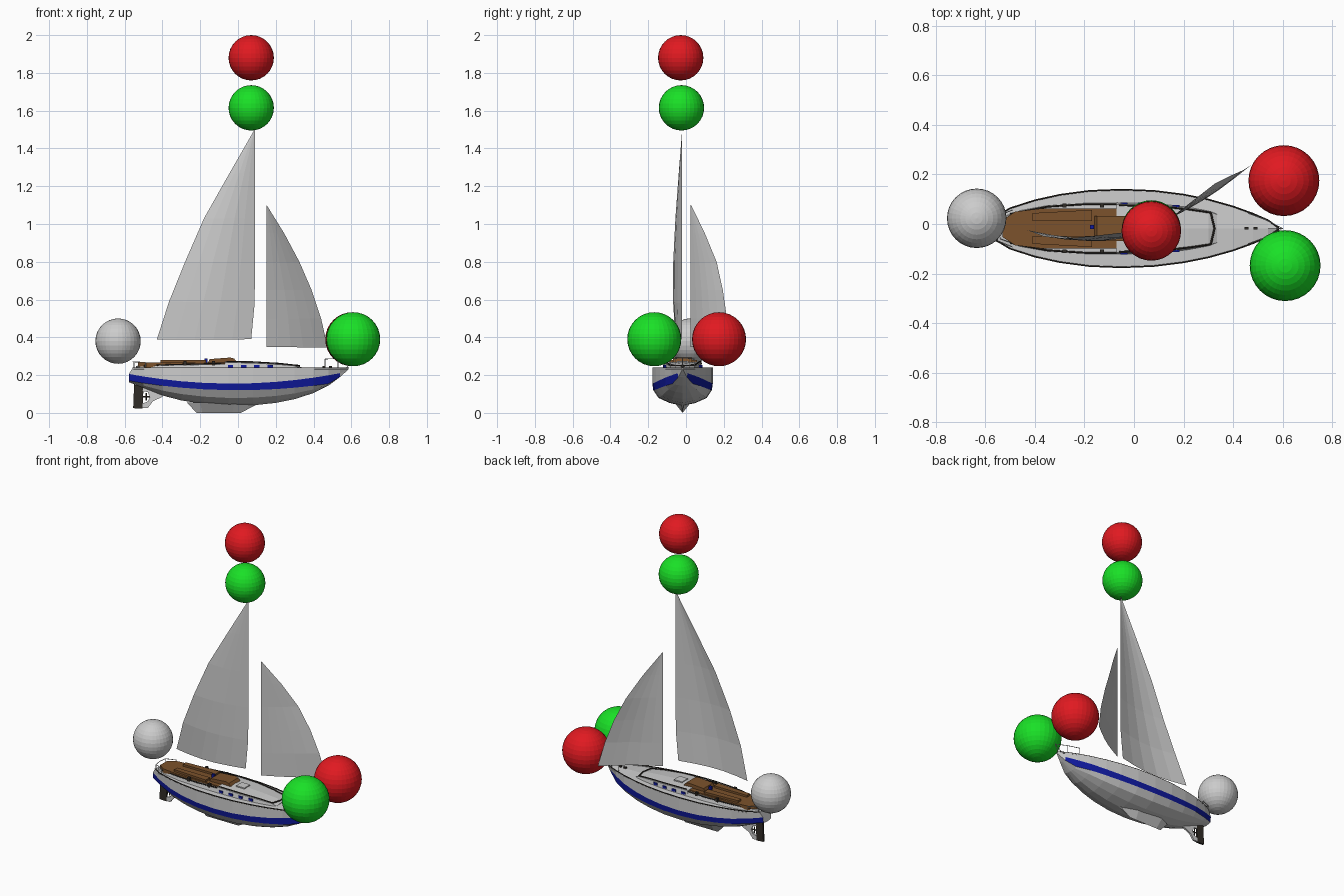
import bpy, bmesh, math
from mathutils import Vector

C = -0.018      # centreline of the boat
SHEER = 0.237   # height of the hull edge


def mat(name, r, g, b):
    m = bpy.data.materials.new(name)
    m.diffuse_color = (r, g, b, 1)
    return m


RED = mat("red", 0.75, 0.01, 0.015)
GREEN = mat("green", 0.01, 0.75, 0.02)
WHITE = mat("white", 0.85, 0.83, 0.85)
BLUE = mat("blue", 0.005, 0.01, 0.35)
WOOD = mat("wood", 0.2, 0.085, 0.025)
DARK = mat("dark", 0.03, 0.025, 0.02)
PALE = mat("pale", 0.65, 0.65, 0.64)


def mesh(name, verts, faces, *mats):
    me = bpy.data.meshes.new(name)
    me.from_pydata(verts, [], faces)
    for m in mats:
        me.materials.append(m)
    bm = bmesh.new()
    bm.from_mesh(me)
    bmesh.ops.remove_doubles(bm, verts=bm.verts, dist=0.0001)
    bmesh.ops.recalc_face_normals(bm, faces=bm.faces)
    bm.to_mesh(me)
    bm.free()
    ob = bpy.data.objects.new(name, me)
    bpy.context.collection.objects.link(ob)
    return ob


def loft(name, rings, *mats, caps=True):
    n = len(rings[0])
    verts = [p for r in rings for p in r]
    faces = [(i * n + j, i * n + j + 1, i * n + n + j + 1, i * n + n + j)
             for i in range(len(rings) - 1) for j in range(n - 1)]
    if caps:
        faces += [tuple(range(n)), tuple(range(len(verts) - n, len(verts)))]
    return mesh(name, verts, faces, *mats)


def prism(name, pts, lo, hi, m=None, side=False):
    """Extruded outline: plan (x, y) by default, side profile (x, z) if side."""
    n = len(pts)
    put = (lambda p, h: (p[0], h + C, p[1])) if side else (lambda p, h: (p[0], p[1] + C, h))
    verts = [put(p, lo) for p in pts] + [put(p, hi) for p in pts]
    faces = [tuple(range(n)), tuple(range(n, 2 * n))]
    faces += [(i, (i + 1) % n, n + (i + 1) % n, n + i) for i in range(n)]
    return mesh(name, verts, faces, *([m] if m else []))


def box(name, x0, x1, y0, y1, z0, z1, m=None):
    return prism(name, [(x0, y0), (x1, y0), (x1, y1), (x0, y1)], z0, z1, m)


def tube(name, pts, r, m=None):
    cu = bpy.data.curves.new(name, 'CURVE')
    cu.dimensions = '3D'
    cu.bevel_depth, cu.bevel_resolution = r, 1
    sp = cu.splines.new('POLY')
    sp.points.add(len(pts) - 1)
    for p, q in zip(sp.points, pts):
        p.co = (q[0], q[1] + C, q[2], 1)
    if m:
        cu.materials.append(m)
    ob = bpy.data.objects.new(name, cu)
    bpy.context.collection.objects.link(ob)


def ball(name, loc, r, m):
    bpy.ops.mesh.primitive_uv_sphere_add(segments=32, ring_count=16, radius=r, location=loc)
    ob = bpy.context.object
    ob.name = name
    ob.data.materials.append(m)


# Light balls: masthead pair, stern light, bow sidelights
ball("masthead_red_light", (0.07, -0.028, 1.88), 0.12, RED)
ball("masthead_green_light", (0.07, -0.024, 1.615), 0.12, GREEN)
ball("stern_light", (-0.635, 0.023, 0.38), 0.12, WHITE)
ball("port_light", (0.605, 0.175, 0.39), 0.143, RED)
ball("starboard_light", (0.61, -0.168, 0.39), 0.143, GREEN)

# Hull: stations of x, half beam, bottom height
ST = [(-0.578, 0.05, 0.163), (-0.5, 0.085, 0.132), (-0.4, 0.117, 0.092), (-0.3, 0.139, 0.066),
      (-0.18, 0.155, 0.047), (-0.05, 0.16, 0.038), (0.08, 0.155, 0.04), (0.2, 0.14, 0.053),
      (0.3, 0.12, 0.073), (0.4, 0.092, 0.105), (0.48, 0.063, 0.145), (0.54, 0.037, 0.19),
      (0.585, 0.005, 0.23)]
rings = []
for i, (x, b, kz) in enumerate(ST):
    st = max(kz, 0.155 + 0.17 * (x + 0.03) ** 2)
    sb = max(kz, 0.12 + 0.15 * x * x)
    xs = x + (0.02 if i == 0 else 0)
    v = min(1, (st - kz) / 0.07)            # fine the section towards the bow
    half = [(xs, b, SHEER), (x, b * (0.6 + 0.4 * v), st), (x, b * (0.45 + 0.52 * v), sb),
            (x, b * 0.8 * v, 0.5 * sb + 0.5 * kz), (x, b * 0.42 * v, 0.17 * sb + 0.83 * kz)]
    rings.append([(p[0], C - p[1], p[2]) for p in half] + [(x, C, kz)]
                 + [(p[0], C + p[1], p[2]) for p in reversed(half)])
hull = loft("hull", rings, PALE, BLUE)
for p in hull.data.polygons:                # painted stripe between rows 1 and 2
    c = p.center
    lo, hi = 0.12 + 0.15 * c.x ** 2, 0.155 + 0.17 * (c.x + 0.03) ** 2
    if lo < c.z < hi and len(p.vertices) < 6 and abs(p.normal.y) > 0.25:
        p.material_index = 1

# Deck and toe rails
X = lambda i: ST[i][0] + (0.02 if i == 0 else 0)
loft("deck", [[(X(i), C - s[1], 0.231), (X(i), C, 0.238), (X(i), C + s[1], 0.231)]
              for i, s in enumerate(ST)], PALE, caps=False)
for s in (-1, 1):
    tube("toe_rail", [(X(i), s * (t[1] - 0.003), SHEER + 0.002) for i, t in enumerate(ST)], 0.003, DARK)

# Fin keel
loft("keel", [[(x0, C - w, zt), (x1, C, 0.0), (x0, C + w, zt)]
              for x0, x1, w, zt in ((-0.27, -0.22, 0.006, 0.055), (-0.2, -0.19, 0.04, 0.055),
                                    (-0.02, -0.03, 0.04, 0.05), (0.1, 0.015, 0.006, 0.045))], PALE)

# Skeg, rudder and propeller
prism("skeg", [(-0.5, 0.14), (-0.4, 0.1), (-0.4, 0.085), (-0.45, 0.062), (-0.478, 0.025), (-0.505, 0.025),
               (-0.505, 0.05), (-0.478, 0.06), (-0.466, 0.085), (-0.478, 0.11), (-0.505, 0.115)],
      -0.006, 0.006, PALE, side=True)
prism("rudder", [(-0.55, 0.15), (-0.5, 0.14), (-0.505, 0.022), (-0.555, 0.025)], -0.006, 0.006, DARK, side=True)
for dx, dz in ((0.02, 0), (0, 0.02)):
    tube("propeller_blade", [(-0.487 - dx, 0, 0.085 - dz), (-0.487 + dx, 0, 0.085 + dz)], 0.004, DARK)


# Cabin trunk and cockpit coaming: x, half width, roof height
def trunk(name, stations, m):
    loft(name, [[(x, C - w, 0.222), (x, C - w * 0.92, h), (x, C, h + 0.006), (x, C + w * 0.92, h),
                 (x, C + w, 0.222)] for x, w, h in stations], m)


trunk("cabin", [(-0.07, 0.106, 0.268), (0.1, 0.102, 0.263), (0.22, 0.088, 0.256), (0.3, 0.073, 0.249),
                (0.335, 0.062, 0.236)], PALE)
trunk("cockpit_coaming", [(-0.54, 0.045, 0.243), (-0.46, 0.075, 0.248), (-0.35, 0.095, 0.252),
                          (-0.2, 0.105, 0.255), (-0.07, 0.106, 0.258)], PALE)

# Wooden cockpit floor, benches and companionway hatch
prism("cockpit_floor", [(-0.53, -0.035), (-0.48, -0.068), (-0.38, -0.08), (-0.06, -0.08),
                        (-0.06, 0.08), (-0.38, 0.08), (-0.48, 0.068), (-0.53, 0.035)], 0.24, 0.266, WOOD)
for s in (-1, 1):
    prism("bench", [(-0.41, s * 0.03), (-0.17, s * 0.03), (-0.17, s * 0.075), (-0.41, s * 0.062)],
          0.26, 0.279, WOOD)
prism("companionway_hatch", [(-0.16, 0.265), (-0.15, 0.285), (-0.04, 0.293), (-0.02, 0.287), (-0.005, 0.268)],
      -0.05, 0.05, WOOD, side=True)
box("fore_hatch", 0.02, 0.08, -0.03, 0.03, 0.262, 0.276, PALE)
box("wheel_pedestal", -0.178, -0.162, -0.002, 0.014, 0.26, 0.288, BLUE)

# Cabin handrails, windows and winches on both sides
for s in (-1, 1):
    tube("handrail", [(-0.06, s * 0.094, 0.273), (0.1, s * 0.09, 0.269), (0.22, s * 0.077, 0.262),
                      (0.31, s * 0.064, 0.252)], 0.0035, DARK)
    tube("coaming_cap", [(-0.5, s * 0.058, 0.249), (-0.35, s * 0.088, 0.256), (-0.2, s * 0.098, 0.259),
                         (-0.07, s * 0.098, 0.264)], 0.0035, DARK)
    for x, y in ((-0.04, 0.101), (0.03, 0.1), (0.1, 0.098), (0.17, 0.091)):
        box("window", x - 0.014, x + 0.014, s * y - 0.004, s * y + 0.004, 0.239, 0.253, BLUE)
    for x in (-0.13, -0.28):
        box("winch", x - 0.008, x + 0.008, s * 0.092 - 0.008, s * 0.092 + 0.008, 0.25, 0.274, DARK)
tube("cabin_front_trim", [(0.31, -0.064, 0.252), (0.325, 0, 0.25), (0.31, 0.064, 0.252)], 0.004, DARK)
for x in (0.455, 0.49):
    box("bow_cleat", x - 0.008, x + 0.008, -0.005, 0.005, 0.23, 0.248, DARK)

# Bow and stern railings with posts
RAILS = {"bow_rail": [(0.46, 0.062, 0.285), (0.53, 0.036, 0.288), (0.6, 0, 0.29)],
         "stern_rail": [(-0.49, 0.075, 0.268), (-0.55, 0.05, 0.27), (-0.557, 0, 0.27)]}
for name, h in RAILS.items():
    tube(name, h + [(x, -y, z) for x, y, z in h[1::-1]], 0.002)
    for x, y, z in h[:2]:
        for s in (-1, 1):
            tube(name + "_post", [(x, s * y, z), (x, s * y, SHEER)], 0.002)
tube("bow_rail_post", [(0.6, 0, 0.29), (0.575, 0, SHEER)], 0.002)


# Sails: a grid between matching luff and leech points, with a belly
def sail(name, luff, leech, belly, n=5):
    rows = []
    for a, b in zip(luff, leech):
        a, b = Vector(a), Vector(b)
        w = (b - a).length
        rows.append([a.lerp(b, j / n) + Vector((0, belly * w * math.sin(math.pi * j / n), 0))
                     for j in range(n + 1)])
    loft(name, rows, caps=False)


sail("main_sail",
     [(0.09, -0.02, 1.5), (0.09, -0.02, 1.28), (0.09, -0.02, 1.03), (0.09, -0.02, 0.8),
      (0.088, -0.02, 0.58), (0.07, -0.02, 0.39)],
     [(0.082, -0.02, 1.49), (-0.05, -0.035, 1.26), (-0.18, -0.05, 1.03), (-0.28, -0.058, 0.8),
      (-0.365, -0.05, 0.59), (-0.43, -0.025, 0.388)], -0.07)
sail("jib",
     [(0.15, 0.025, 1.1), (0.15, 0.025, 0.95), (0.15, 0.025, 0.8), (0.15, 0.025, 0.65),
      (0.15, 0.025, 0.5), (0.15, 0.025, 0.35)],
     [(0.155, 0.03, 1.095), (0.245, 0.1, 0.95), (0.325, 0.162, 0.8), (0.39, 0.195, 0.65),
      (0.44, 0.217, 0.5), (0.475, 0.24, 0.345)], -0.04)
